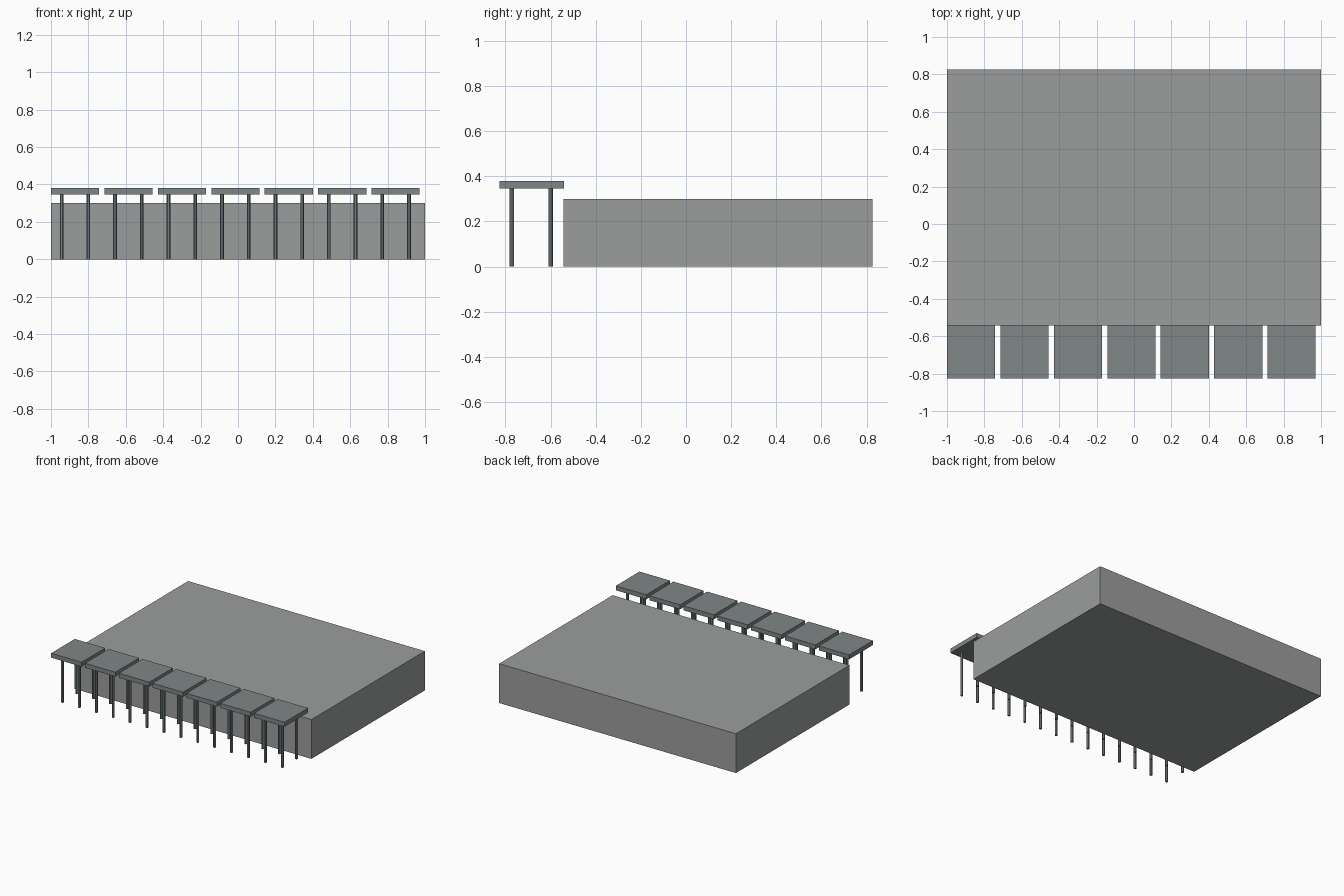
import bpy

if "Cube" in bpy.data.objects:
    bpy.data.objects.remove(bpy.data.objects["Cube"])

PITCH = 2 / 7          # spacing of the seven stands
FRONT, EDGE, BACK = -0.826, -0.543, 0.826


def material(name, color):
    m = bpy.data.materials.new(name)
    m.diffuse_color = color
    m.use_nodes = True
    m.node_tree.nodes["Principled BSDF"].inputs["Base Color"].default_value = m.diffuse_color
    return m


def box(name, lo, hi, mat):
    centre = [(a + b) / 2 for a, b in zip(lo, hi)]
    bpy.ops.mesh.primitive_cube_add(size=1, location=centre)
    ob = bpy.context.object
    ob.name = name
    ob.scale = [b - a for a, b in zip(lo, hi)]
    bpy.ops.object.transform_apply(location=False, rotation=False, scale=True)
    ob.data.materials.append(mat)


def leg(name, x, y, height, mat):
    bpy.ops.mesh.primitive_cylinder_add(vertices=12, radius=0.01, depth=height,
                                        location=(x, y, height / 2))
    ob = bpy.context.object
    ob.name = name
    bpy.ops.object.shade_smooth_by_angle()
    ob.data.materials.append(mat)


block_mat = material("stone_grey", (0.33, 0.34, 0.335, 1))
top_mat = material("slate_grey", (0.215, 0.238, 0.238, 1))
leg_mat = material("dark_steel", (0.18, 0.22, 0.25, 1))

# Main block
box("main_block", (-1, EDGE, 0), (1, BACK, 0.3), block_mat)

# Row of stands: flat top on four round legs
for i in range(7):
    x = -1 + i * PITCH
    box(f"stand_top_{i + 1}", (x, FRONT, 0.346),
        (x + 0.9 * PITCH, EDGE + 0.002, 0.38), top_mat)
    for side, fx in (("left", 0.2), ("right", 0.7)):
        for end, y in (("front", -0.771), ("back", -0.599)):
            leg(f"stand_{i + 1}_{end}_{side}_leg", x + fx * PITCH, y, 0.346, leg_mat)
